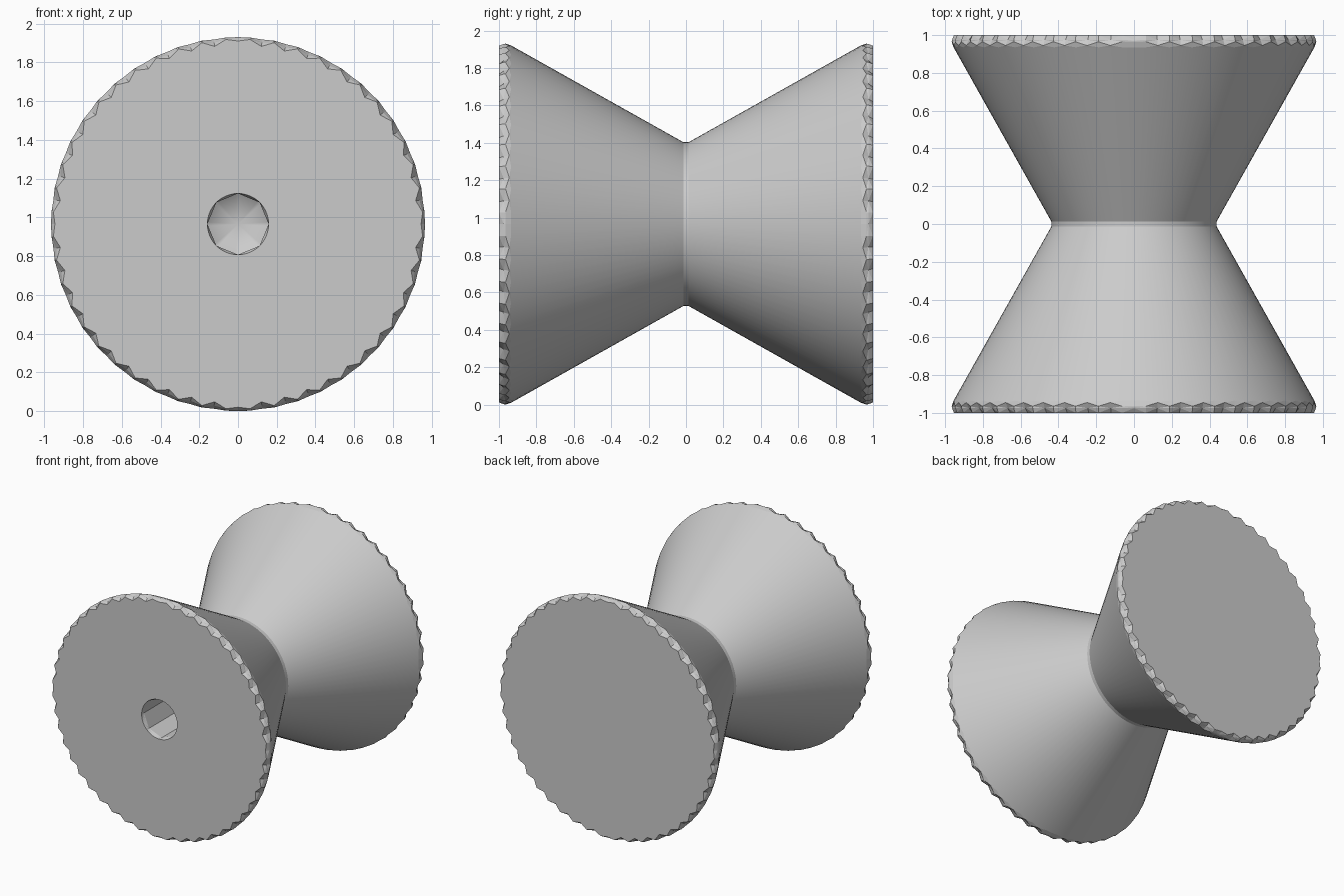
import bpy, bmesh
from math import sin, cos, pi, radians

cube = bpy.data.objects.get("Cube")
if cube:
    bpy.data.objects.remove(cube, do_unlink=True)

COUNT = 96          # points around each ring: ridge, notch, ridge, notch ...
AXIS_Z = 0.965

grey = bpy.data.materials.new("light grey")
grey.use_nodes = True
grey.diffuse_color = (0.6, 0.6, 0.6, 1)
grey.node_tree.nodes["Principled BSDF"].inputs["Base Color"].default_value = (0.6, 0.6, 0.6, 1)

bm = bmesh.new()


def ring(shape):
    """Ring about the y axis; shape(i) gives (radius, y)."""
    verts = []
    for i in range(COUNT):
        a = 2 * pi * i / COUNT
        r, y = shape(i)
        verts.append(bm.verts.new((r * cos(a), y, AXIS_Z + r * sin(a))))
    return verts


def plain(r, y):
    return ring(lambda i: (r, y))


def toothed(ridge, notch, soft):
    """Notch at every even point, softened where it meets the main axes."""
    return ring(lambda i: ridge if i % 2 else (notch if i % 24 else soft))


def octagon(r, y):
    def shape(i):
        a = radians((i * 360 / COUNT) % 45 - 22.5)
        return r * cos(pi / 8) / cos(a), y
    return ring(shape)


def bridge(a, b, smooth=False):
    for i in range(COUNT):
        j = (i + 1) % COUNT
        f = bm.faces.new((a[i], a[j], b[j], b[i]))
        f.smooth = smooth


def knurled_end(s):
    """Rings of one end, from the flat face towards the waist."""
    face = toothed((0.955, s), (0.925, s), (0.945, s))
    rim = toothed((0.965, s * 0.975), (0.945, s * 0.975), (0.963, s * 0.975))
    tips = toothed((0.965, s * 0.965), (0.961, s * 0.945), (0.965, s * 0.965))
    edge = plain(0.955, s * 0.935)
    waist = plain(0.438, s * 0.014)
    for a, b in ((face, rim), (rim, tips), (tips, edge)):
        bridge(a, b)
    bridge(edge, waist, True)
    return face, waist


# Two flared ends joined at the waist
front_face, front_waist = knurled_end(-1)
back_face, back_waist = knurled_end(1)
bridge(front_waist, back_waist, True)
bm.faces.new(back_face)

# Front disc with an octagonal blind hole ending in a conical tip
hole_rim = plain(0.158, -1)
hole_lip = octagon(0.158, -0.97)
hole_end = octagon(0.158, -0.45)
bridge(front_face, hole_rim)
bridge(hole_rim, hole_lip)
bridge(hole_lip, hole_end)
tip = bm.verts.new((0, -0.35, AXIS_Z))
for i in range(COUNT):
    f = bm.faces.new((hole_end[i], hole_end[(i + 1) % COUNT], tip))
    f.smooth = True

# Triangulate the tooth facets so they stay crisp
facets = [f for f in bm.faces if len(f.verts) == 4 and not f.smooth
          and abs(f.calc_center_median().y) > 0.93
          and (f.calc_center_median().xz.length > 0)
          and f.calc_area() < 0.01]
bmesh.ops.triangulate(bm, faces=facets)
bmesh.ops.recalc_face_normals(bm, faces=bm.faces)

# Keep hard edges wherever a smooth face turns sharply or meets a flat one
for e in bm.edges:
    if len(e.link_faces) == 2:
        a, b = e.link_faces
        e.smooth = a.smooth and b.smooth and e.calc_face_angle(0) < radians(25)

mesh = bpy.data.meshes.new("knurled_spool")
bm.to_mesh(mesh)
bm.free()
mesh.materials.append(grey)
spool = bpy.data.objects.new("knurled_spool", mesh)
bpy.context.collection.objects.link(spool)
